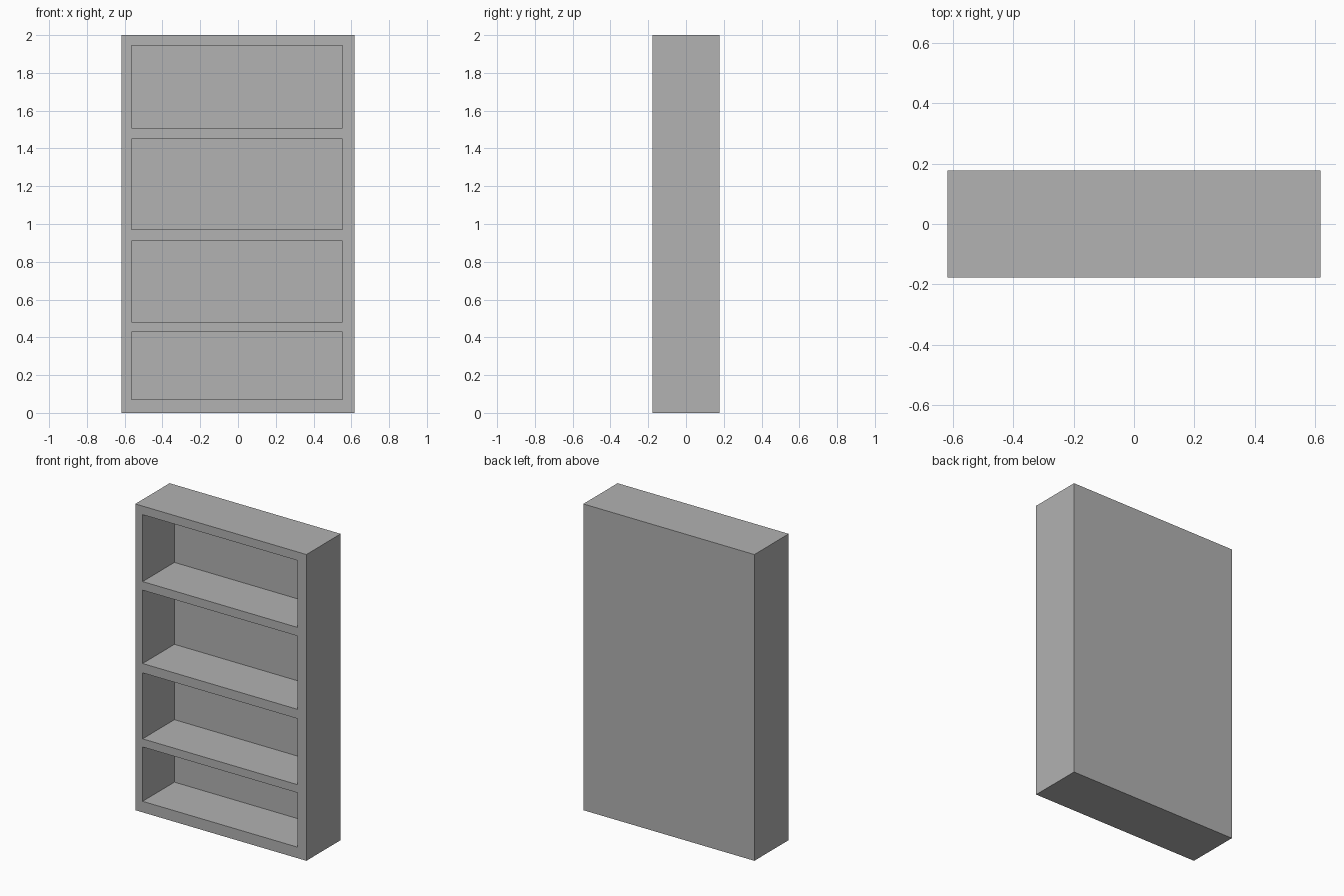
import bpy
import bmesh
from mathutils import Matrix, Vector

if "Cube" in bpy.data.objects:
    bpy.data.objects.remove(bpy.data.objects["Cube"], do_unlink=True)

HALF_W, HALF_D, HEIGHT = 0.618, 0.177, 2.0
INNER_X = (-0.565, 0.553)                 # compartment sides
BACK_Y = 0.151                            # inner face of the back panel
COMPARTMENTS = [(0.072, 0.427), (0.48, 0.911), (0.972, 1.451), (1.507, 1.944)]


def add_box(bm, lo, hi):
    lo, hi = Vector(lo), Vector(hi)
    size = Matrix.Diagonal((*(hi - lo), 1))
    bmesh.ops.create_cube(bm, size=1, matrix=Matrix.Translation((lo + hi) / 2) @ size)


def make_object(name, boxes):
    bm = bmesh.new()
    for lo, hi in boxes:
        add_box(bm, lo, hi)
    mesh = bpy.data.meshes.new(name)
    bm.to_mesh(mesh)
    bm.free()
    obj = bpy.data.objects.new(name, mesh)
    bpy.context.collection.objects.link(obj)
    return obj


# Grey finish
grey = bpy.data.materials.new("grey")
grey.use_nodes = True
colour = (0.445, 0.445, 0.445, 1)
grey.diffuse_color = colour
grey.node_tree.nodes["Principled BSDF"].inputs["Base Color"].default_value = colour

# Solid cabinet block
bookcase = make_object("bookcase", [((-HALF_W, -HALF_D, 0), (HALF_W, HALF_D, HEIGHT))])
bookcase.data.materials.append(grey)

# Four open compartments cut from the front, leaving shelves and a back panel
cutter = make_object("compartment_cutter", [
    ((INNER_X[0], -HALF_D - 0.1, low), (INNER_X[1], BACK_Y, high))
    for low, high in COMPARTMENTS])
cutter.data.materials.append(grey)
cutter.hide_render = True

cut = bookcase.modifiers.new("compartments", 'BOOLEAN')
cut.operation = 'DIFFERENCE'
cut.solver = 'EXACT'
cut.object = cutter
bpy.context.view_layer.objects.active = bookcase
bpy.ops.object.modifier_apply(modifier=cut.name)
bpy.data.objects.remove(cutter, do_unlink=True)
